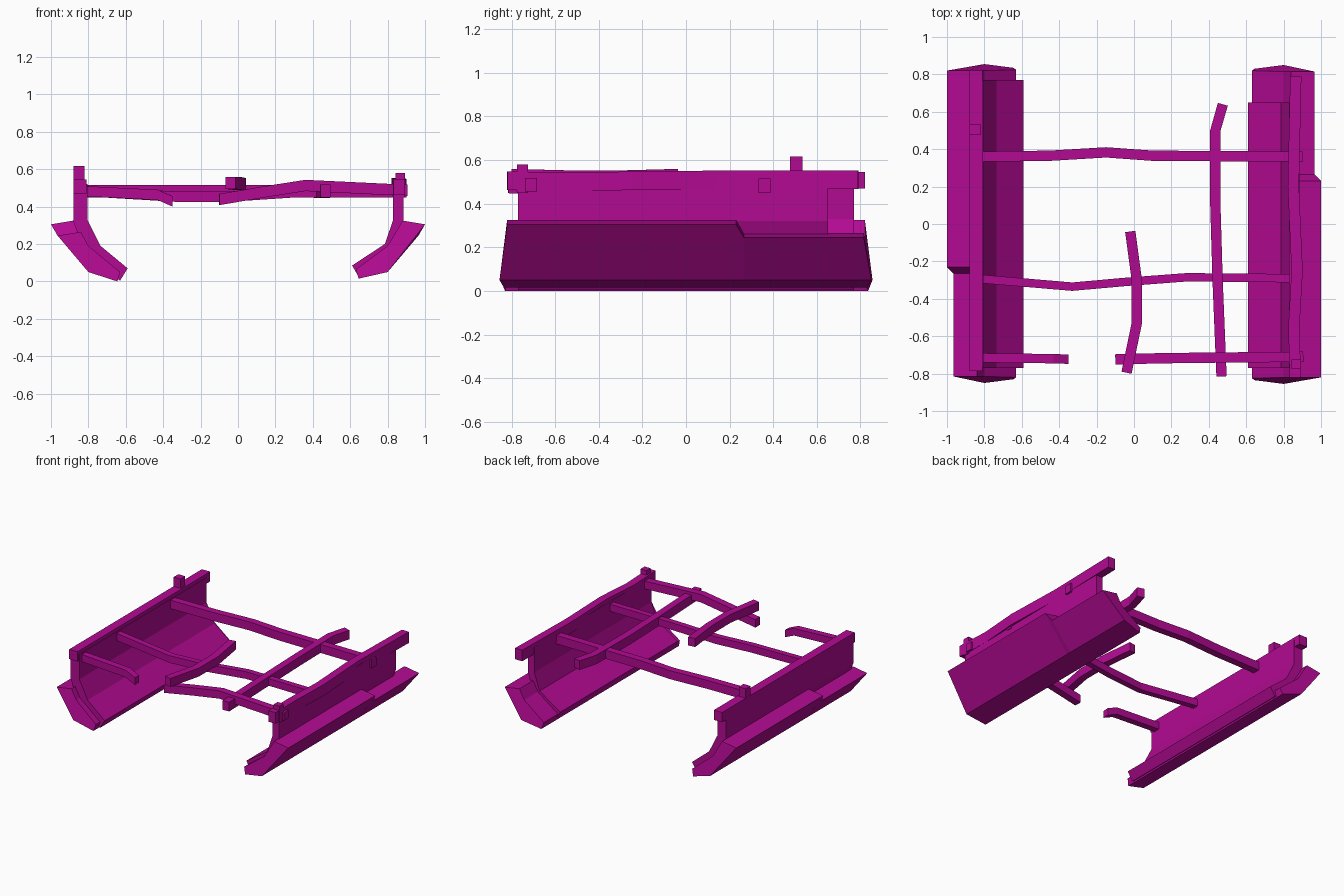
import bpy, bmesh
from mathutils import Vector

cube = bpy.data.objects.get("Cube")
if cube:
    bpy.data.objects.remove(cube)

paint = bpy.data.materials.new("magenta")
paint.use_nodes = True
paint.diffuse_color = (0.45, 0.003, 0.29, 1)
paint.node_tree.nodes["Principled BSDF"].inputs["Base Color"].default_value = paint.diffuse_color


def loft(name, rings):
    """Skin a closed solid through equal-length rings of points."""
    bm = bmesh.new()
    vs = [[bm.verts.new(p) for p in ring] for ring in rings]
    n = len(vs[0])
    for a, b in zip(vs, vs[1:]):
        for i in range(n):
            bm.faces.new((a[i], a[(i + 1) % n], b[(i + 1) % n], b[i]))
    bm.faces.new(vs[0])
    bm.faces.new(vs[-1])
    bmesh.ops.recalc_face_normals(bm, faces=bm.faces)
    mesh = bpy.data.meshes.new(name)
    bm.to_mesh(mesh)
    bm.free()
    mesh.materials.append(paint)
    obj = bpy.data.objects.new(name, mesh)
    bpy.context.collection.objects.link(obj)
    return obj


def beam(name, path, width=0.055, height=0.065):
    """Rectangular bar following a bent path."""
    pts = [Vector(p) for p in path]
    rings = []
    for i, p in enumerate(pts):
        d = pts[min(i + 1, len(pts) - 1)] - pts[max(i - 1, 0)]
        side = Vector((-d.y, d.x, 0)).normalized() * width / 2
        up = Vector((0, 0, height / 2))
        rings.append([p + side + up, p - side + up, p - side - up, p + side - up])
    return loft(name, rings)


def post(name, x, y, bottom, top, size=0.05):
    h = size / 2
    corners = [(x - h, y - h), (x + h, y - h), (x + h, y + h), (x - h, y + h)]
    return loft(name, [[(a, b, z) for a, b in corners] for z in (bottom, top)])


# Curved inner walls
def wall(name, side, profile, y0, y1):
    return loft(name, [[(side * x, y, z) for x, z in profile] for y in (y0, y1)])


wall("left_wall", 1, [(.83, .52), (.83, .33), (.785, .2), (.61, .085), (.645, .025),
                      (.82, .14), (.885, .32), (.885, .52)], -.77, .65)
wall("right_wall", -1, [(.805, .52), (.805, .33), (.735, .19), (.59, .07), (.63, .005),
                        (.8, .1), (.88, .32), (.88, .52)], -.77, .77)


# Outer skirts: tall for two thirds of the length, then stepped down
def skirt(name, side, tip):
    base = [(.8, .19), (.63, tip + .05), (.645, tip), (.8, .05)]
    tall = [(1.0, .305), (.88, .325)] + base
    low = [(.965, .245), (.84, .265)] + base
    bulge = [0, 0, 0, .005, .015, .035]
    stations = [(tall, -.82, -1), (tall, .23, 0), (low, .265, 0), (low, .815, 1)]
    return loft(name, [[(side * x, side * (y + e * b), z) for (x, z), b in zip(sec, bulge)]
                       for sec, y, e in stations])


skirt("left_skirt", 1, .015)
skirt("right_skirt", -1, 0)

# Top rails
beam("left_rail", [(.862, -.82, .505), (.855, -.55, .5), (.872, -.25, .505),
                   (.852, .2, .51), (.865, .79, .51)], .06, .085)
beam("right_rail", [(-.845, -.785, .508), (-.845, .82, .508)], .07, .075)

# Posts
post("left_post", .868, -.75, .45, .58)
post("right_post", -.85, .505, .48, .617, .058)

# Cross beams
beam("rear_cross_beam", [(-.85, .36, .482), (-.45, .365, .482), (-.15, .383, .482),
                         (.1, .365, .482), (.9, .36, .482)])
beam("middle_cross_beam", [(-.86, -.29, .485), (-.33, -.335, .453), (-.05, -.31, .453),
                           (.28, -.285, .475), (.89, -.29, .475)], .045, .055)
beam("front_cross_beam", [(-.1, -.724, .438), (.13, -.718, .477), (.36, -.715, .513),
                          (.905, -.71, .487)], .055, .06)
beam("front_stub_beam", [(-.88, -.715, .485), (-.43, -.72, .463), (-.35, -.723, .428)], .05, .055)

# Lengthwise beams
beam("long_beam", [(.468, -.815, .483), (.447, -.3, .48), (.435, .1, .48),
                   (.435, .5, .485), (.475, .64, .485)], .055, .07)
beam("short_beam", [(-.04, -.795, .527), (.015, -.53, .52), (.015, -.3, .52),
                    (-.02, -.04, .527)], .055, .065)
